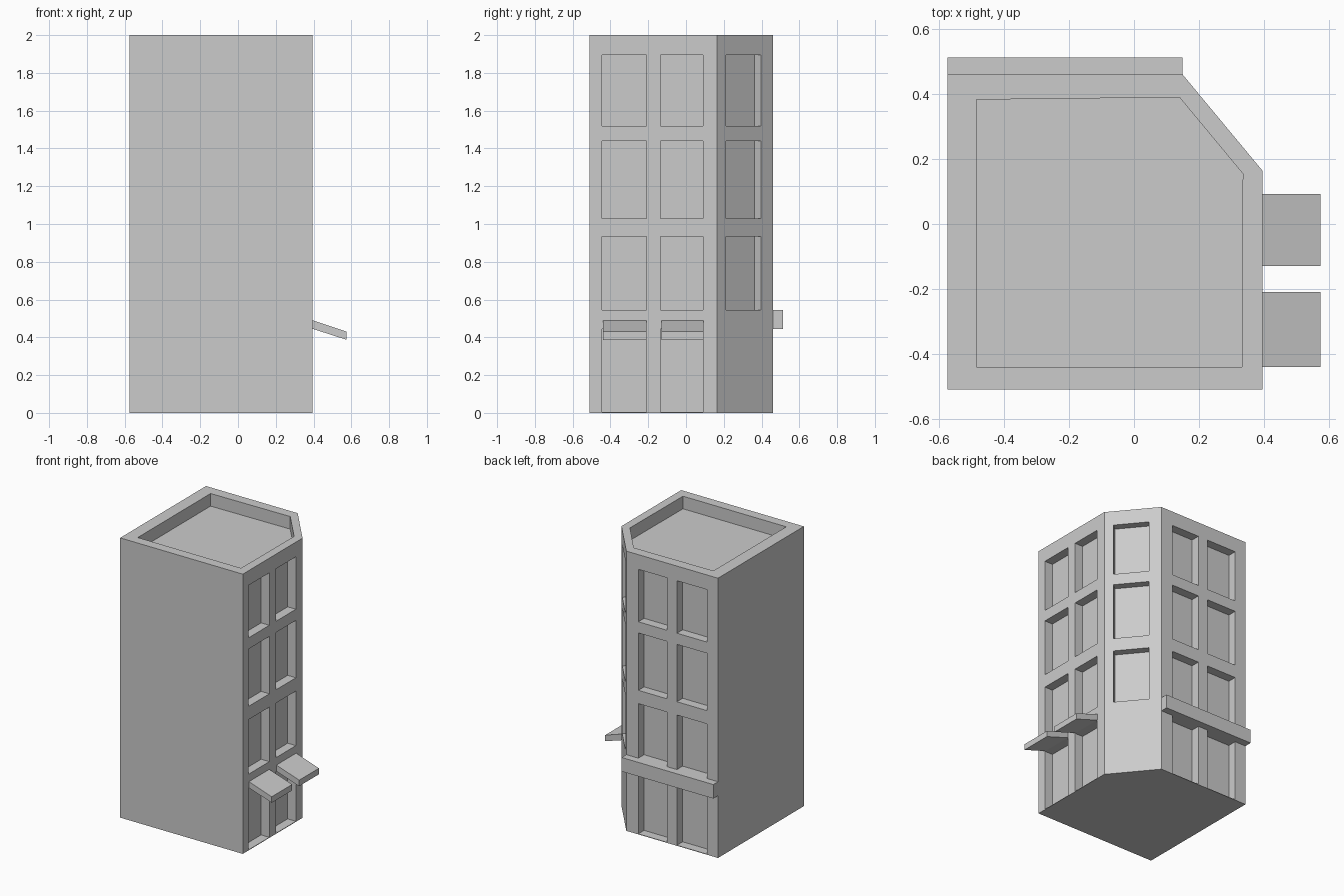
import bpy, bmesh
from mathutils import Vector

if "Cube" in bpy.data.objects:
    bpy.data.objects.remove(bpy.data.objects["Cube"])

WALLS = [(-0.575, -0.51), (0.395, -0.51), (0.395, 0.165), (0.15, 0.46), (-0.575, 0.46)]
ROOF = [(-0.485, -0.44), (0.332, -0.44), (0.335, 0.155), (0.14, 0.39), (-0.485, 0.383)]
FLOORS = [(0.545, 0.935), (1.03, 1.44), (1.52, 1.895)]
DOOR = (0.004, 0.445)


def extrude(bm, pts, vec):
    """Closed prism from a planar 3D outline."""
    face = bm.faces.new([bm.verts.new(p) for p in pts])
    out = bmesh.ops.extrude_face_region(bm, geom=[face])["geom"]
    bmesh.ops.translate(bm, vec=vec, verts=[v for v in out if isinstance(v, bmesh.types.BMVert)])


def prism(bm, outline, z0, z1):
    extrude(bm, [(x, y, z0) for x, y in outline], (0, 0, z1 - z0))


def finish(bm, name):
    bmesh.ops.recalc_face_normals(bm, faces=bm.faces)
    mesh = bpy.data.meshes.new(name)
    bm.to_mesh(mesh)
    bm.free()
    obj = bpy.data.objects.new(name, mesh)
    bpy.context.collection.objects.link(obj)
    return obj


def recess(bm, a, b, depth, zs):
    """Opening cut into the wall between plan points a and b (counter-clockwise)."""
    a, b = Vector(a), Vector(b)
    d = (b - a).normalized()
    n = Vector((d.y, -d.x))
    outline = [a + n * 0.03, b + n * 0.03, b - n * depth, a - n * depth]
    prism(bm, outline, *zs)


# Main block
bm = bmesh.new()
prism(bm, WALLS, 0, 2)
building = finish(bm, "building")

# Roof well, windows and doorways
bm = bmesh.new()
prism(bm, ROOF, 1.91, 2.1)
for y0, y1 in [(-0.445, -0.21), (-0.135, 0.09)]:
    for zs in FLOORS + [DOOR]:
        recess(bm, (0.395, y0), (0.395, y1), 0.065, zs)
for x0, x1 in [(0.055, -0.17), (-0.25, -0.487)]:
    for zs in FLOORS + [DOOR]:
        recess(bm, (x0, 0.46), (x1, 0.46), 0.065, zs)
p, q = Vector(WALLS[2]), Vector(WALLS[3])
for zs in FLOORS:
    recess(bm, p.lerp(q, 0.16), p.lerp(q, 0.785), 0.055, zs)
cutter = finish(bm, "opening_cutter")
cutter.hide_render = True

mod = building.modifiers.new("openings", "BOOLEAN")
mod.operation = "DIFFERENCE"
mod.solver = "EXACT"
mod.object = cutter
bpy.context.view_layer.update()
deps = bpy.context.evaluated_depsgraph_get()
cut_mesh = bpy.data.meshes.new_from_object(building.evaluated_get(deps))
building.modifiers.clear()
building.data = cut_mesh
bpy.data.objects.remove(cutter)

# Sloping awnings over the side doors
for i, (y0, y1) in enumerate([(-0.44, -0.21), (-0.13, 0.093)]):
    bm = bmesh.new()
    profile = [(0.395, 0.49), (0.575, 0.43), (0.575, 0.387), (0.395, 0.445)]
    extrude(bm, [(x, y0, z) for x, z in profile], (0, y1 - y0, 0))
    finish(bm, f"awning_{i + 1}")

# Ledge along the back
bm = bmesh.new()
prism(bm, [(-0.575, 0.46), (0.15, 0.46), (0.15, 0.513), (-0.575, 0.513)], 0.445, 0.545)
finish(bm, "back_ledge")
